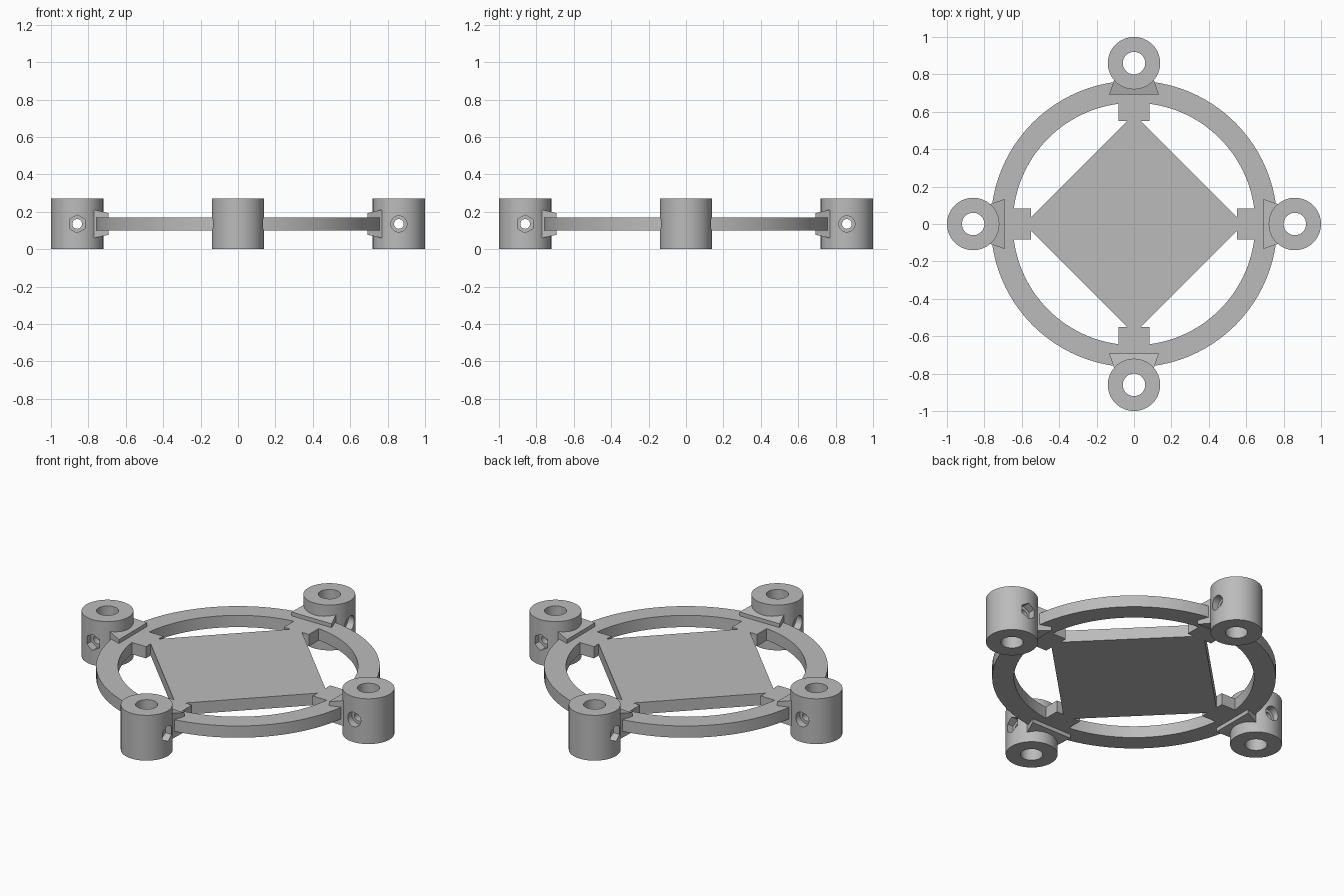
import bpy
import bmesh
import math

cube = bpy.data.objects.get("Cube")
if cube:
    bpy.data.objects.remove(cube, do_unlink=True)

GREY = (0.5, 0.5, 0.5, 1.0)
grey = bpy.data.materials.new("plain grey")
grey.use_nodes = True
grey.diffuse_color = GREY
grey.node_tree.nodes["Principled BSDF"].inputs["Base Color"].default_value = GREY

MID_Z = 0.135        # centre height of everything
HALF = 0.035         # half thickness of the frame
SOCKET_X = 0.86      # distance of each socket from the centre


def select_only(obj):
    bpy.ops.object.select_all(action="DESELECT")
    obj.select_set(True)
    bpy.context.view_layer.objects.active = obj


def cylinder(name, radius, depth, y=0.0, sides=64, sideways=False):
    turn = (math.pi / 2, 0, 0) if sideways else (0, 0, 0)
    bpy.ops.mesh.primitive_cylinder_add(vertices=sides, radius=radius, depth=depth,
                                        location=(SOCKET_X, y, MID_Z), rotation=turn)
    obj = bpy.context.object
    obj.name = name
    bpy.ops.object.transform_apply(location=True, rotation=True, scale=True)
    return obj


def cut(target, cutter):
    cutter.hide_render = True
    mod = target.modifiers.new("cut", "BOOLEAN")
    mod.operation = "DIFFERENCE"
    mod.solver = "EXACT"
    mod.object = cutter
    select_only(target)
    bpy.ops.object.modifier_apply(modifier=mod.name)
    bpy.data.objects.remove(cutter, do_unlink=True)


def finish(obj):
    obj.data.materials.clear()
    obj.data.materials.append(grey)
    select_only(obj)
    bpy.ops.object.shade_smooth_by_angle(angle=math.radians(30))


def arc(radius, start, end, steps):
    angles = [start + (end - start) * i / steps for i in range(steps + 1)]
    return [(radius * math.cos(a), radius * math.sin(a)) for a in angles]


def turned(points, angle):
    c, s = math.cos(angle), math.sin(angle)
    return [(x * c - y * s, x * s + y * c) for x, y in points]


# Frame: a ring, four tabs and a diamond plate, outlined by four window openings
INNER, TAB_END, TAB, TIP = 0.648, 0.55, 0.082, 0.037
start = math.asin(TAB / INNER)
window = [(TAB_END, TIP), (TAB_END, TAB)]
window += arc(INNER, start, math.pi / 2 - start, 24)
window += [(TAB, TAB_END), (TIP, TAB_END)]
outlines = [arc(0.766, 0, math.tau, 96)[:-1]]
outlines += [turned(window, k * math.pi / 2) for k in range(4)]

curve = bpy.data.curves.new("frame", "CURVE")
curve.dimensions = "2D"
curve.fill_mode = "BOTH"
curve.extrude = HALF
for outline in outlines:
    spline = curve.splines.new("POLY")
    spline.points.add(len(outline) - 1)
    for point, (x, y) in zip(spline.points, outline):
        point.co = (x, y, 0, 1)
    spline.use_cyclic_u = True
frame = bpy.data.objects.new("frame", curve)
frame.location.z = MID_Z
bpy.context.collection.objects.link(frame)
select_only(frame)
bpy.ops.object.convert(target="MESH")
frame = bpy.context.object
bm = bmesh.new()
bm.from_mesh(frame.data)
bmesh.ops.remove_doubles(bm, verts=bm.verts, dist=0.0001)
bmesh.ops.recalc_face_normals(bm, faces=bm.faces)
bm.to_mesh(frame.data)
bm.free()
finish(frame)

# Socket: upright tube with a cross bolt hole, a nut recess and a bolt head recess
socket = cylinder("socket", 0.14, 0.27)
cut(socket, cylinder("bore", 0.06, 0.4))
cut(socket, cylinder("bolt_hole", 0.026, 0.4, sides=32, sideways=True))
cut(socket, cylinder("nut_recess", 0.048, 0.1, y=0.145, sides=6, sideways=True))
cut(socket, cylinder("head_recess", 0.043, 0.1, y=-0.145, sides=32, sideways=True))
finish(socket)

# Bracket: wedge that narrows and grows taller towards the socket
bm = bmesh.new()
bmesh.ops.create_cube(bm, size=2)
for v in bm.verts:
    x, half_width, half_height = (0.775, 0.105, 0.077) if v.co.x > 0 else (0.692, 0.133, 0.058)
    v.co = (x, v.co.y * half_width, MID_Z + v.co.z * half_height)
mesh = bpy.data.meshes.new("bracket")
bm.to_mesh(mesh)
bm.free()
bracket = bpy.data.objects.new("bracket", mesh)
bpy.context.collection.objects.link(bracket)
finish(bracket)

# Repeat the socket and bracket around the frame
for k, side in enumerate(("left", "back", "right", "front")):
    for part, base in (("socket", socket), ("bracket", bracket)):
        obj = base if k == 0 else base.copy()
        obj.name = side + "_" + part
        obj.rotation_euler.z = k * math.pi / 2
        if k:
            bpy.context.collection.objects.link(obj)
